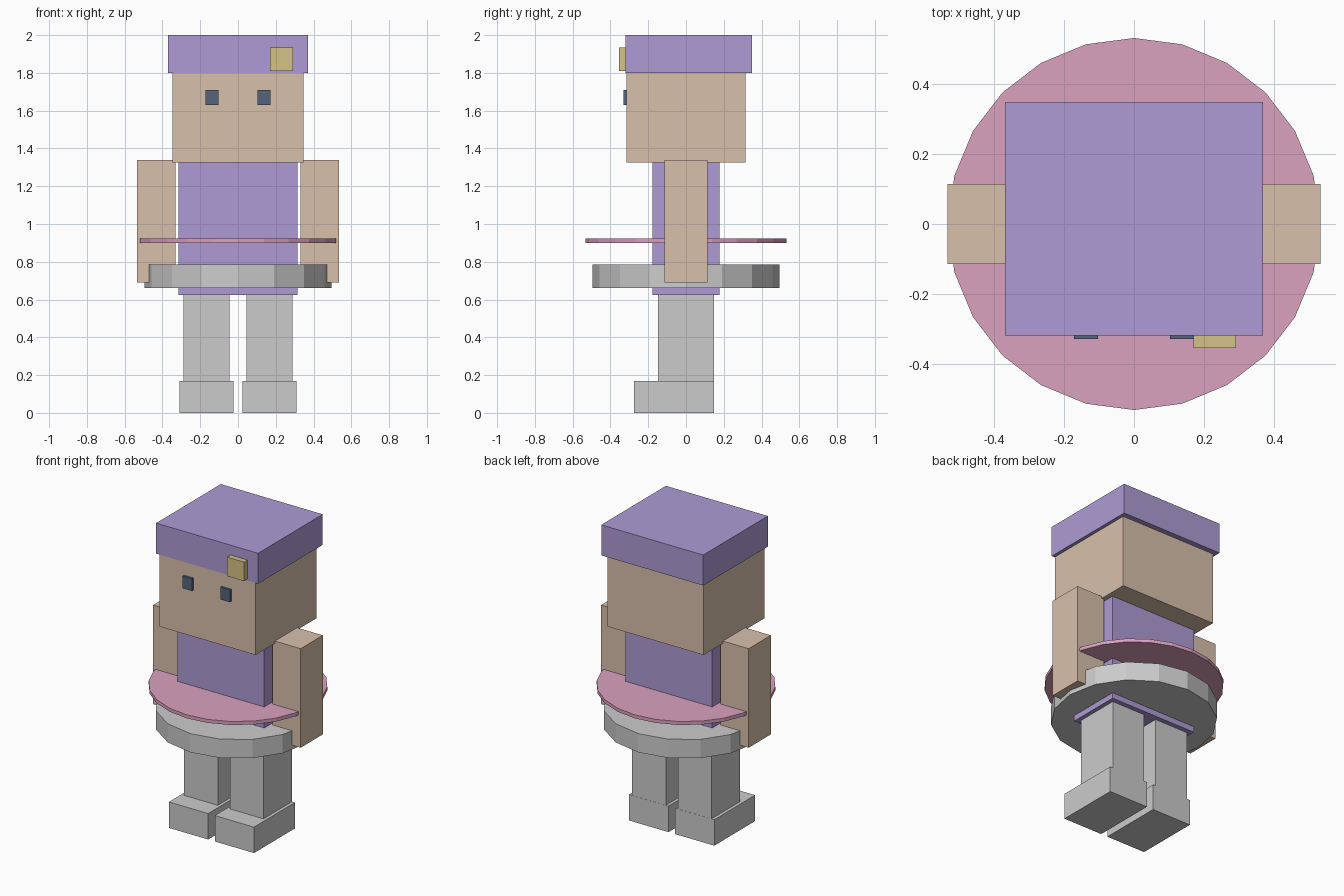
import bpy
import bmesh
import math
from mathutils import Matrix, Vector

if "Cube" in bpy.data.objects:
    bpy.data.objects.remove(bpy.data.objects["Cube"])


def material(name, rgb):
    mat = bpy.data.materials.new(name)
    mat.diffuse_color = (*rgb, 1)
    mat.use_nodes = True
    mat.node_tree.nodes["Principled BSDF"].inputs["Base Color"].default_value = mat.diffuse_color
    return mat


PURPLE = material("purple", (0.42, 0.33, 0.66))
SKIN = material("skin", (0.69, 0.53, 0.41))
PINK = material("pink", (0.70, 0.36, 0.52))
GOLD = material("gold", (0.66, 0.55, 0.24))
NAVY = material("navy", (0.09, 0.13, 0.20))


def finish(name, bm, mat):
    mesh = bpy.data.meshes.new(name)
    bm.to_mesh(mesh)
    bm.free()
    if mat:
        mesh.materials.append(mat)
    obj = bpy.data.objects.new(name, mesh)
    bpy.context.collection.objects.link(obj)
    return obj


def box(name, x, y, z, mat=None):
    """Box from (min, max) ranges on each axis."""
    bm = bmesh.new()
    size = Vector((x[1] - x[0], y[1] - y[0], z[1] - z[0]))
    centre = Vector((sum(x) / 2, sum(y) / 2, sum(z) / 2))
    bmesh.ops.create_cube(bm, size=1, matrix=Matrix.Translation(centre) @ Matrix.Diagonal((*size, 1)))
    return finish(name, bm, mat)


def disc(name, sides, radius, z, mat=None):
    """Flat-sided disc with one corner on the x axis."""
    bm = bmesh.new()
    ring = [bm.verts.new((radius * math.cos(math.tau * i / sides),
                          radius * math.sin(math.tau * i / sides), z[0])) for i in range(sides)]
    base = bm.faces.new(ring)
    top = bmesh.ops.extrude_face_region(bm, geom=[base], use_keep_orig=True)["geom"]
    bmesh.ops.translate(bm, vec=(0, 0, z[1] - z[0]),
                        verts=[g for g in top if isinstance(g, bmesh.types.BMVert)])
    bmesh.ops.recalc_face_normals(bm, faces=bm.faces)
    return finish(name, bm, mat)


# Head, cap and cap badge
box("head", (-0.348, 0.348), (-0.315, 0.315), (1.325, 1.80), SKIN)
box("cap", (-0.37, 0.37), (-0.32, 0.35), (1.80, 2.0), PURPLE)
box("cap_badge", (0.17, 0.292), (-0.355, -0.315), (1.81, 1.935), GOLD)

# Torso with the two skirt layers
box("torso", (-0.315, 0.315), (-0.178, 0.178), (0.625, 1.325), PURPLE)
disc("upper_skirt", 24, 0.533, (0.90, 0.923), PINK)
disc("lower_skirt", 16, 0.495, (0.662, 0.785))

# Paired parts: eyes, arms, legs and feet
PAIRS = [
    ("eye", (0.103, 0.172), (-0.33, -0.305), (1.63, 1.71), NAVY),
    ("arm", (0.33, 0.535), (-0.115, 0.115), (0.69, 1.34), SKIN),
    ("leg", (0.044, 0.288), (-0.147, 0.147), (0.17, 0.625), None),
    ("foot", (0.024, 0.309), (-0.275, 0.148), (0.0, 0.17), None),
]
for part, (x0, x1), y, z, mat in PAIRS:
    box("right_" + part, (-x1, -x0), y, z, mat)
    box("left_" + part, (x0, x1), y, z, mat)
